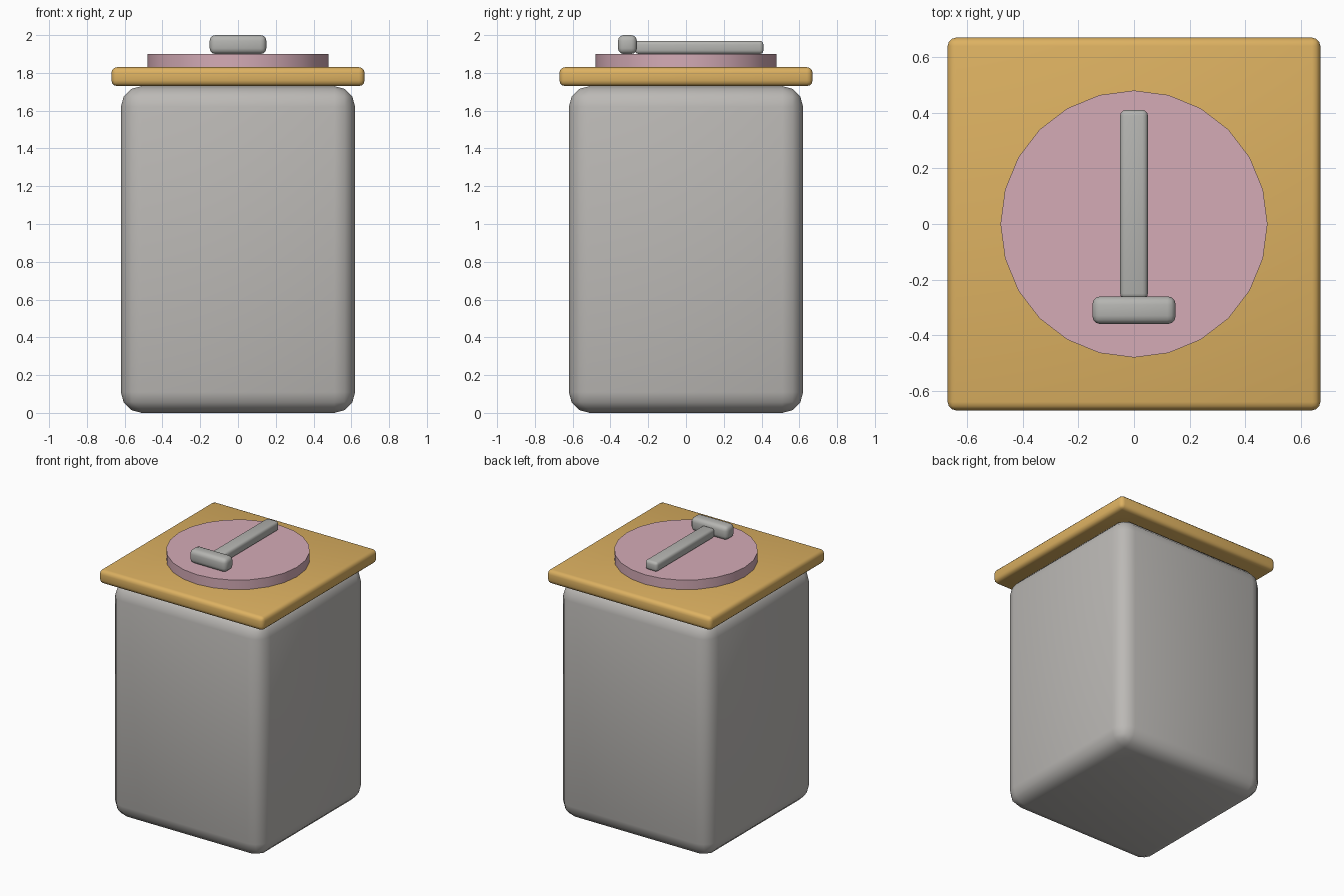
import bpy
import math

cube = bpy.data.objects.get("Cube")
if cube:
    bpy.data.objects.remove(cube, do_unlink=True)


def material(name, rgb):
    mat = bpy.data.materials.new(name)
    mat.use_nodes = True
    mat.diffuse_color = (*rgb, 1)
    mat.node_tree.nodes["Principled BSDF"].inputs["Base Color"].default_value = (*rgb, 1)
    return mat


grey = material("warm grey", (0.50, 0.485, 0.465))
handle_grey = material("handle grey", (0.46, 0.46, 0.44))
gold = material("gold", (0.72, 0.44, 0.12))
pink = material("dusty pink", (0.66, 0.41, 0.47))


def rounded_box(name, low, high, bevel, segments, mat):
    """Box between two corners, with rounded edges and smooth shading."""
    centre = [(a + b) / 2 for a, b in zip(low, high)]
    bpy.ops.mesh.primitive_cube_add(size=1, location=centre)
    obj = bpy.context.object
    obj.name = name
    obj.scale = [b - a for a, b in zip(low, high)]
    bpy.ops.object.transform_apply(location=False, rotation=False, scale=True)
    mod = obj.modifiers.new("rounding", 'BEVEL')
    mod.width = bevel
    mod.segments = segments
    bpy.ops.object.modifier_apply(modifier=mod.name)
    bpy.ops.object.shade_smooth()
    obj.data.materials.append(mat)
    return obj


# Container and square lid
rounded_box("container_body", (-0.62, -0.62, 0), (0.62, 0.62, 1.73), 0.11, 3, grey)
rounded_box("square_lid", (-0.67, -0.67, 1.73), (0.67, 0.67, 1.83), 0.03, 3, gold)

# Round raised disc on the lid
bpy.ops.mesh.primitive_cylinder_add(vertices=24, radius=0.48, depth=0.07,
                                    location=(0, 0, 1.865))
disc = bpy.context.object
disc.name = "lid_disc"
bpy.ops.object.shade_smooth_by_angle(angle=math.radians(30))
disc.data.materials.append(pink)

# Latch bar and its cross grip
rounded_box("latch_bar", (-0.05, -0.27, 1.90), (0.05, 0.41, 1.97), 0.02, 3, handle_grey)
rounded_box("latch_grip", (-0.15, -0.36, 1.90), (0.15, -0.26, 2.0), 0.03, 3, handle_grey)
